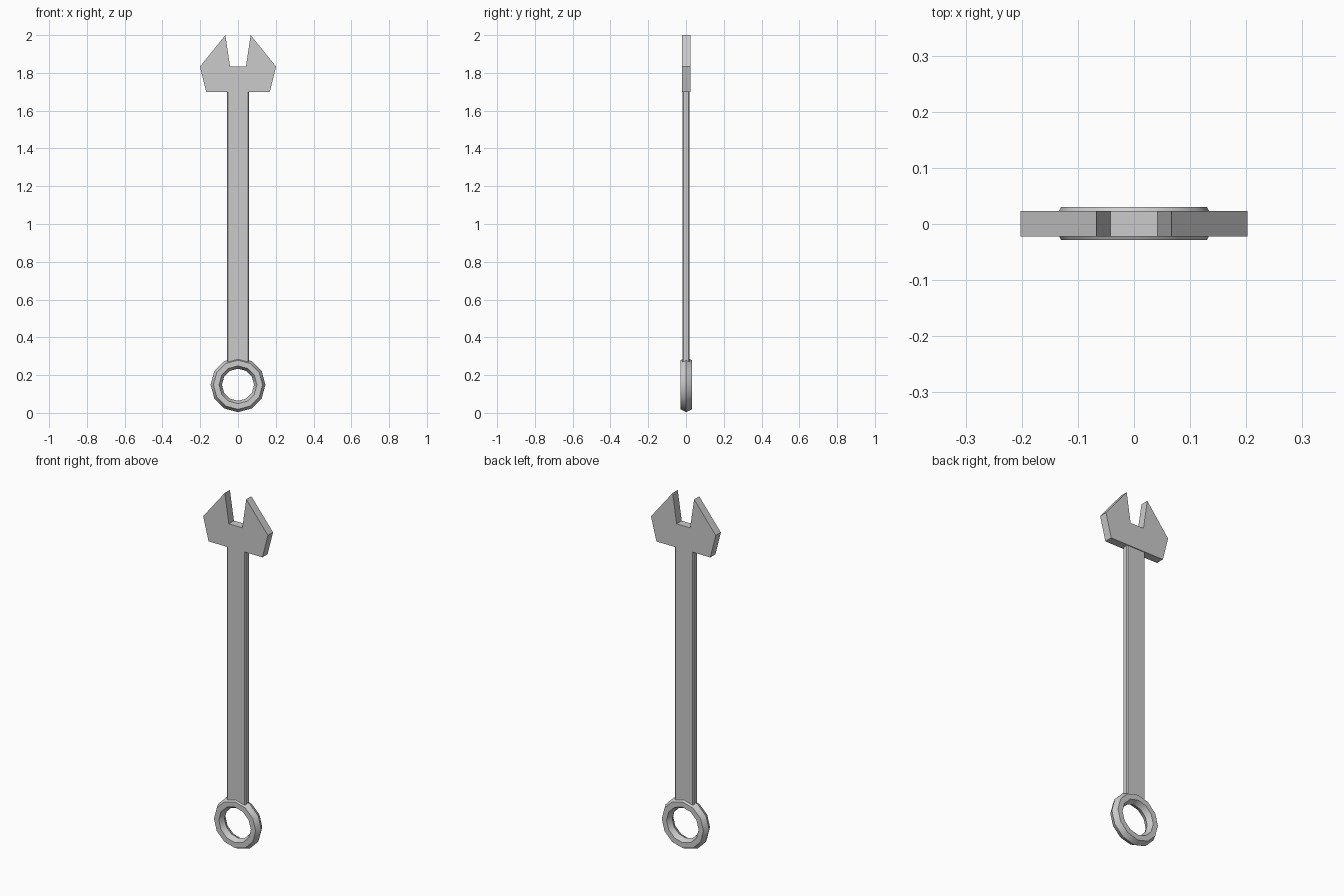
import bpy, bmesh, math

if "Cube" in bpy.data.objects:
    bpy.data.objects.remove(bpy.data.objects["Cube"])


def make_object(name, bm):
    bmesh.ops.recalc_face_normals(bm, faces=bm.faces[:])
    mesh = bpy.data.meshes.new(name)
    bm.to_mesh(mesh)
    bm.free()
    obj = bpy.data.objects.new(name, mesh)
    bpy.context.collection.objects.link(obj)
    return obj


def extrude_profile(name, points, direction):
    bm = bmesh.new()
    face = bm.faces.new([bm.verts.new(p) for p in points])
    result = bmesh.ops.extrude_face_region(bm, geom=[face], use_keep_orig=True)
    verts = [g for g in result["geom"] if isinstance(g, bmesh.types.BMVert)]
    bmesh.ops.translate(bm, verts=verts, vec=direction)
    return make_object(name, bm)


# Open jaw: flat mirrored outline with a tapering slot
half = [(0.042, 1.833), (0.067, 2.0), (0.202, 1.833), (0.168, 1.70)]
outline = half + [(-x, z) for x, z in reversed(half)]
extrude_profile("open_jaw", [(x, -0.022, z) for x, z in outline], (0, 0.0455, 0))

# Handle: flat bar with chamfered long edges
w, d, c = 0.059, 0.0185, 0.006
section = [(w, -d + c), (w, d - c), (w - c, d), (-w + c, d),
           (-w, d - c), (-w, -d + c), (-w + c, -d), (w - c, -d)]
extrude_profile("handle", [(x, y, 0.265) for x, y in section], (0, 0, 1.436))

# Ring end: twelve-sided ring with a six-sided cross-section
bm = bmesh.new()
N, M = 12, 6
loops = []
for i in range(N):
    a = math.tau * i / N
    loop = []
    for j in range(M):
        b = math.tau * j / M
        r = 0.115 + 0.03 * math.cos(b)
        y = 0.001 + 0.034 * math.sin(b)
        loop.append(bm.verts.new((r * math.cos(a), y, 0.149 + r * math.sin(a))))
    loops.append(loop)
for i in range(N):
    p, q = loops[i], loops[(i + 1) % N]
    for j in range(M):
        k = (j + 1) % M
        bm.faces.new((p[j], q[j], q[k], p[k]))
ring = make_object("ring_end", bm)

# Smooth around the ring, sharp along its bevel edges
bpy.ops.object.select_all(action='DESELECT')
ring.select_set(True)
bpy.context.view_layer.objects.active = ring
bpy.ops.object.shade_smooth_by_angle(angle=math.radians(40))
